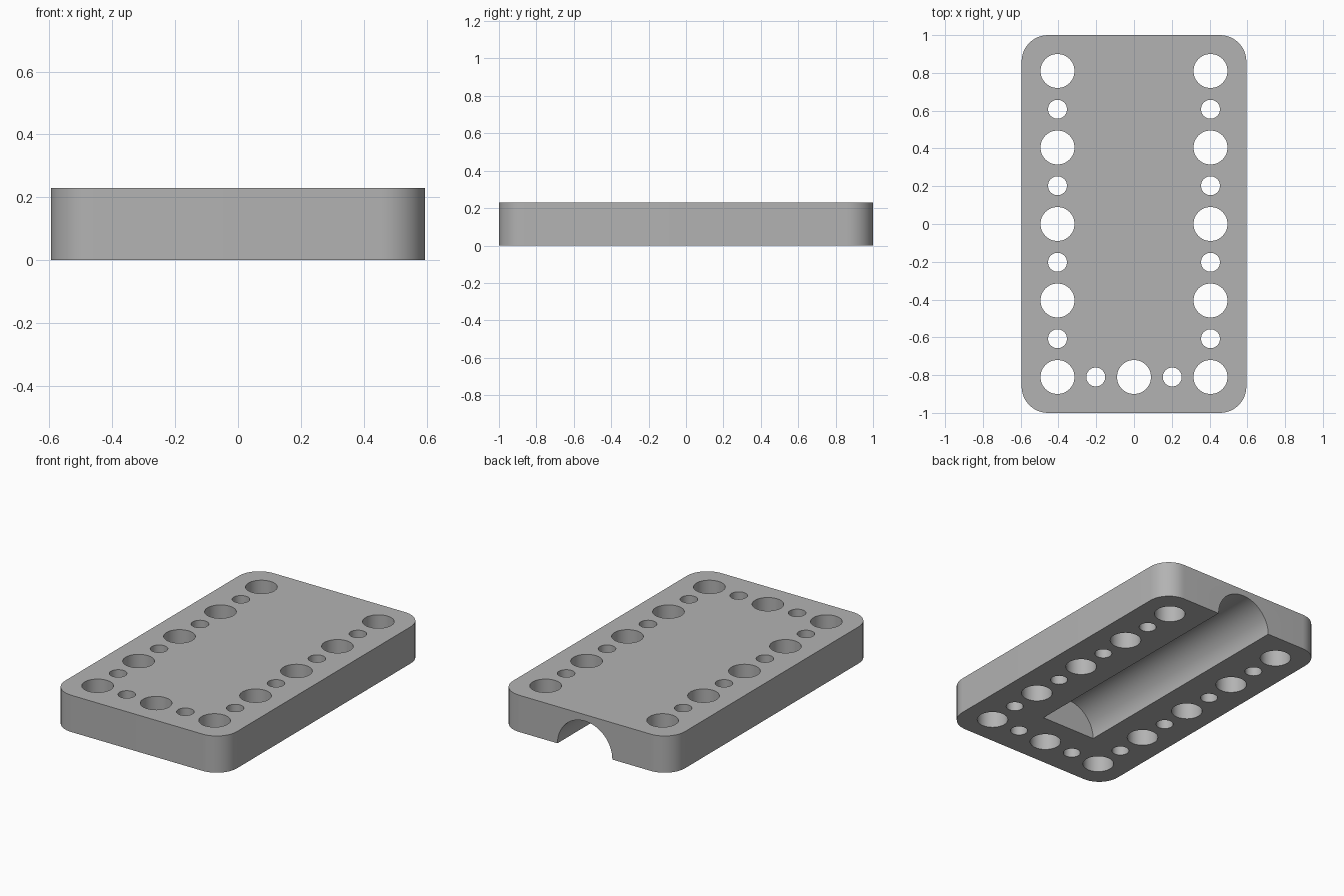
import bpy, bmesh
from math import radians
from mathutils import Matrix

WIDTH, LENGTH, HEIGHT = 1.19, 2.0, 0.23
CORNER = 0.14
PITCH = 0.405
BIG, SMALL = 0.09, 0.05
GROOVE_RADIUS, GROOVE_FRONT = 0.19, -0.6

default = bpy.data.objects.get("Cube")
if default:
    bpy.data.objects.remove(default, do_unlink=True)

grey = bpy.data.materials.new("mid grey")
grey.use_nodes = True
colour = (0.45, 0.45, 0.45, 1)
grey.diffuse_color = colour
grey.node_tree.nodes["Principled BSDF"].inputs["Base Color"].default_value = colour


def make_object(name, bm):
    mesh = bpy.data.meshes.new(name)
    bm.to_mesh(mesh)
    bm.free()
    mesh.materials.append(grey)
    obj = bpy.data.objects.new(name, mesh)
    bpy.context.collection.objects.link(obj)
    return obj


def cylinder(bm, radius, depth, matrix, sides=48):
    bmesh.ops.create_cone(bm, cap_ends=True, segments=sides, radius1=radius,
                          radius2=radius, depth=depth, matrix=matrix)


# Block with rounded upright corners
bm = bmesh.new()
bmesh.ops.create_cube(bm, size=1, matrix=Matrix.Translation((0, 0, HEIGHT / 2))
                      @ Matrix.Diagonal((WIDTH, LENGTH, HEIGHT, 1)))
upright = [e for e in bm.edges if abs(e.verts[0].co.z - e.verts[1].co.z) > 0.1]
bmesh.ops.bevel(bm, geom=upright, offset=CORNER, segments=12, profile=0.5,
                affect='EDGES')
block = make_object("drilled_block", bm)

# Through holes, alternating large and small along both sides and the front
spots = [(side * PITCH, i * PITCH / 2, i) for side in (-1, 1) for i in range(-4, 5)]
spots += [(i * PITCH / 2, -2 * PITCH, i) for i in (-1, 0, 1)]
bm = bmesh.new()
for x, y, i in spots:
    cylinder(bm, SMALL if i % 2 else BIG, 3 * HEIGHT,
             Matrix.Translation((x, y, HEIGHT / 2)))
holes = make_object("hole_cutter", bm)

# Half-round groove underneath, open at the back
bm = bmesh.new()
groove_back = LENGTH / 2 + 0.2
cylinder(bm, GROOVE_RADIUS, groove_back - GROOVE_FRONT,
         Matrix.Translation((0, (groove_back + GROOVE_FRONT) / 2, 0))
         @ Matrix.Rotation(radians(90), 4, 'X'), 64)
groove = make_object("groove_cutter", bm)

# Cut the block and bake the result
for cutter in (holes, groove):
    cutter.hide_render = True
    cut = block.modifiers.new(cutter.name, 'BOOLEAN')
    cut.operation = 'DIFFERENCE'
    cut.solver = 'EXACT'
    cut.object = cutter

bpy.ops.object.select_all(action='DESELECT')
block.select_set(True)
bpy.context.view_layer.objects.active = block
for cutter in (holes, groove):
    bpy.ops.object.modifier_apply(modifier=cutter.name)
    bpy.data.objects.remove(cutter, do_unlink=True)
bpy.ops.object.shade_smooth_by_angle(angle=radians(30))
